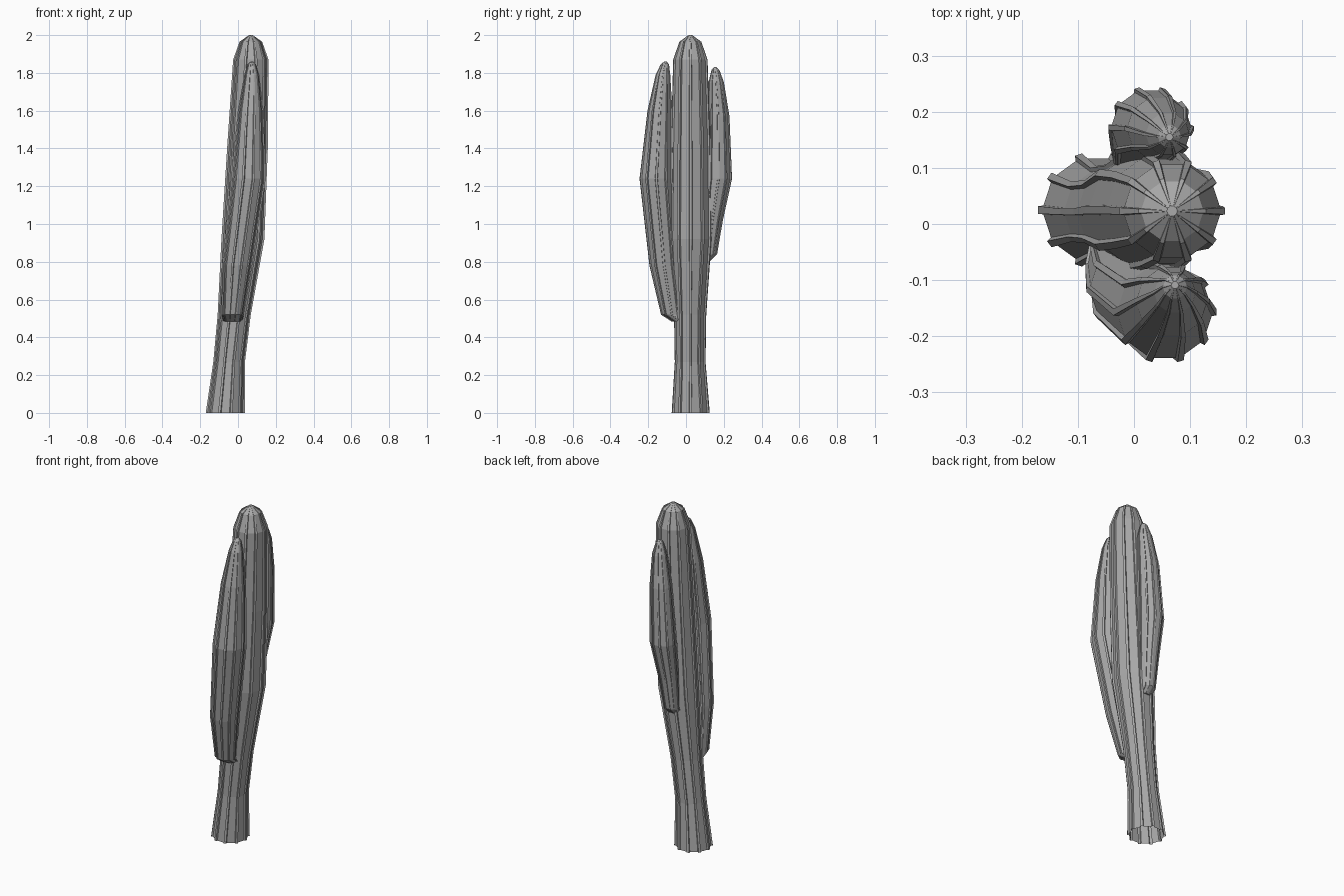
import bpy
import bmesh
import math

cube = bpy.data.objects.get("Cube")
if cube:
    bpy.data.objects.remove(cube)

RIBS = 10
gray = bpy.data.materials.new("cactus gray")
gray.use_nodes = True
gray.diffuse_color = (0.4, 0.4, 0.4, 1)
gray.node_tree.nodes["Principled BSDF"].inputs["Base Color"].default_value = gray.diffuse_color


def ribbed_section():
    """Unit cross-section: flat panels between narrow raised ribs."""
    pts = []
    for i in range(RIBS):
        mid = i * math.tau / RIBS
        for offset, r in ((-0.085, 0.91), (-0.065, 1), (0.065, 1), (0.085, 0.91)):
            pts.append((r * math.cos(mid + offset), r * math.sin(mid + offset)))
    return pts


def ribbed_stem(name, rings, close_bottom):
    """Loft the ribbed section through (x, y, z, radius) rings."""
    bm = bmesh.new()
    section = ribbed_section()
    loops = [[bm.verts.new((x + r * u, y + r * v, z)) for u, v in section]
             for x, y, z, r in rings]
    n = len(section)
    for low, high in zip(loops, loops[1:]):
        for i in range(n):
            j = (i + 1) % n
            bm.faces.new((low[i], low[j], high[j], high[i]))
    bm.faces.new(loops[-1])
    if close_bottom:
        bm.faces.new(loops[0][::-1])
    mesh = bpy.data.meshes.new(name)
    bm.to_mesh(mesh)
    bm.free()
    mesh.materials.append(gray)
    bpy.context.collection.objects.link(bpy.data.objects.new(name, mesh))


# Leaning trunk, open at the base
ribbed_stem("trunk", [
    (-0.067, 0.025, 0, 0.104),
    (-0.047, 0.022, 0.27, 0.084),
    (-0.02, 0.022, 0.52, 0.088),
    (0.026, 0.025, 0.92, 0.114),
    (0.05, 0.025, 1.4, 0.108),
    (0.068, 0.023, 1.87, 0.094),
    (0.068, 0.023, 1.965, 0.06),
    (0.068, 0.023, 2.0, 0.01)], False)

# Long arm on the front
ribbed_stem("front_arm", [
    (-0.028, -0.03, 0.485, 0.05),
    (-0.028, -0.075, 0.52, 0.059),
    (-0.005, -0.116, 0.78, 0.08),
    (0.055, -0.157, 1.24, 0.092),
    (0.067, -0.138, 1.6, 0.068),
    (0.073, -0.122, 1.79, 0.04),
    (0.073, -0.112, 1.845, 0.023),
    (0.073, -0.109, 1.86, 0.007)], True)

# Short arm on the back
ribbed_stem("back_arm", [
    (0.008, 0.09, 0.805, 0.04),
    (0.008, 0.12, 0.84, 0.046),
    (0.015, 0.14, 1.02, 0.057),
    (0.028, 0.172, 1.24, 0.074),
    (0.045, 0.17, 1.57, 0.062),
    (0.06, 0.16, 1.75, 0.042),
    (0.063, 0.156, 1.815, 0.022),
    (0.063, 0.155, 1.83, 0.007)], True)
